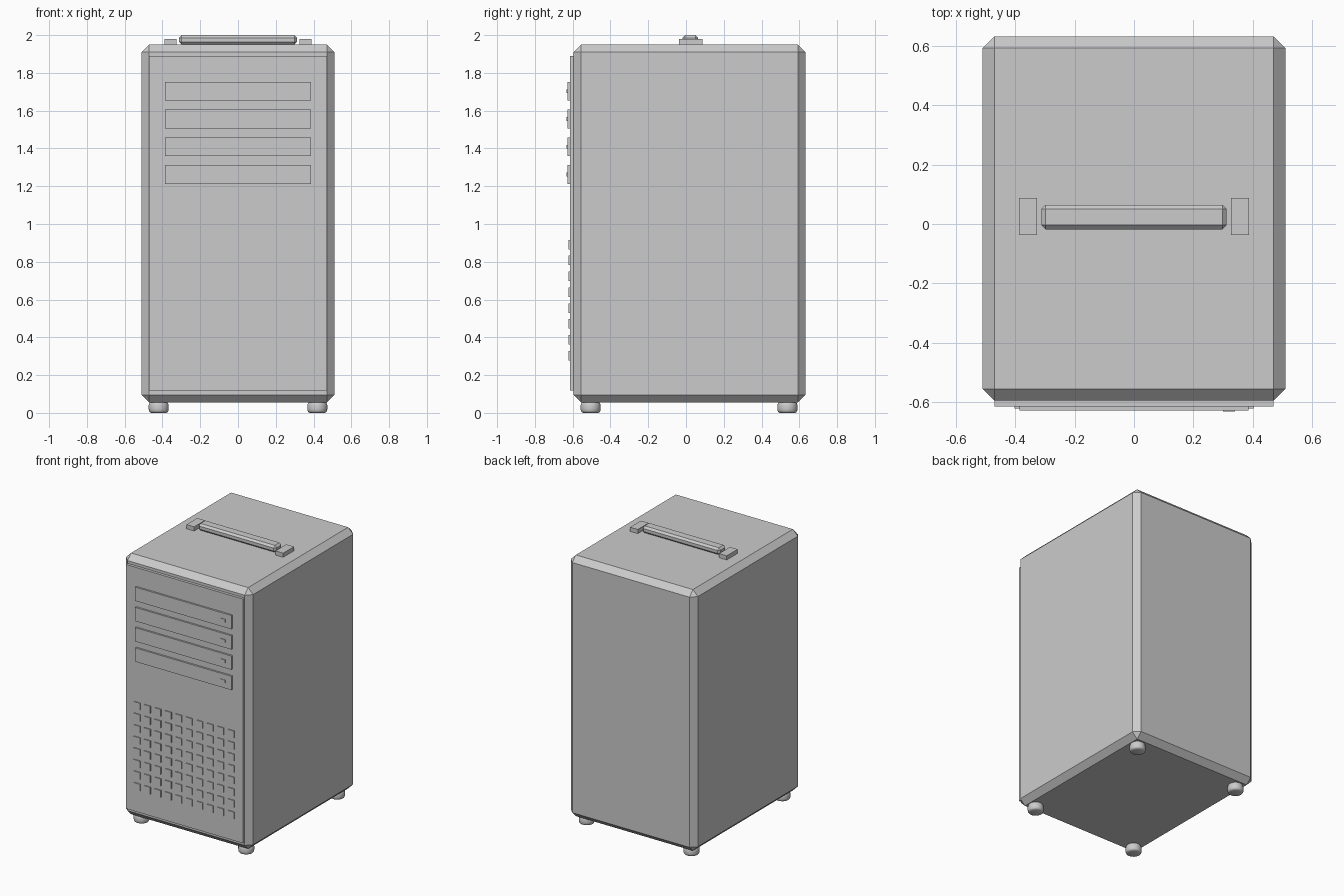
import bpy, bmesh, math

if "Cube" in bpy.data.objects:
    bpy.data.objects.remove(bpy.data.objects["Cube"])

grey = bpy.data.materials.new("case_grey")
grey.diffuse_color = (0.6, 0.6, 0.6, 1)
grey.use_nodes = True
grey.node_tree.nodes["Principled BSDF"].inputs["Base Color"].default_value = grey.diffuse_color


def finish(name, bm):
    mesh = bpy.data.meshes.new(name)
    bm.to_mesh(mesh)
    bm.free()
    mesh.materials.append(grey)
    obj = bpy.data.objects.new(name, mesh)
    bpy.context.collection.objects.link(obj)
    return obj


def add_box(bm, x0, x1, y0, y1, z0, z1):
    verts = bmesh.ops.create_cube(bm, size=1)["verts"]
    for v in verts:
        v.co.x = x1 if v.co.x > 0 else x0
        v.co.y = y1 if v.co.y > 0 else y0
        v.co.z = z1 if v.co.z > 0 else z0


def boxes(name, extents, chamfer=0):
    bm = bmesh.new()
    for e in extents:
        add_box(bm, *e)
    if chamfer:
        bmesh.ops.bevel(bm, geom=bm.edges[:], offset=chamfer, segments=1,
                        affect='EDGES', profile=0.5)
    return finish(name, bm)


# Chamfered main case and raised front panel
boxes("case_body", [(-0.51, 0.51, -0.595, 0.632, 0.055, 1.95)], 0.04)
boxes("front_panel", [(-0.47, 0.47, -0.615, -0.59, 0.118, 1.89)])

# Four drive bays, each with an eject button
bay_heights = [1.703 - 0.147 * i for i in range(4)]
boxes("drive_bays", [(-0.386, 0.386, -0.628, -0.61, z - 0.05, z + 0.05)
                     for z in bay_heights])
boxes("eject_buttons", [(0.3, 0.34, -0.632, -0.625, z - 0.01, z + 0.01)
                        for z in bay_heights])

# Grid of raised vent blocks
boxes("vent_grid", [(x - 0.025, x + 0.025, -0.622, -0.61, z - 0.025, z + 0.025)
                    for x in (0.084 * (i - 4.5) for i in range(10))
                    for z in (0.303 + 0.084 * j for j in range(8))])

# Carrying handle on top
boxes("handle_bar", [(-0.312, 0.312, -0.018, 0.064, 1.95, 2.0)], 0.014)
boxes("handle_mounts", [(s * 0.357 - 0.031, s * 0.357 + 0.031,
                         -0.037, 0.087, 1.94, 1.98) for s in (-1, 1)])

# Rounded feet, lathed from a barrel profile
PROFILE = [(0.04, 0), (0.048, 0.004), (0.052, 0.012), (0.053, 0.022),
           (0.053, 0.04), (0.05, 0.05), (0.045, 0.058)]
N = 24
bm = bmesh.new()
for cx in (-0.42, 0.42):
    for cy in (-0.505, 0.537):
        rings = [[bm.verts.new((cx + r * math.cos(2 * math.pi * k / N),
                                cy + r * math.sin(2 * math.pi * k / N), z))
                  for k in range(N)] for r, z in PROFILE]
        for a, b in zip(rings, rings[1:]):
            for k in range(N):
                n = (k + 1) % N
                bm.faces.new((a[k], a[n], b[n], b[k]))
        bm.faces.new(rings[0][::-1])
        bm.faces.new(rings[-1])
feet = finish("feet", bm)
bpy.context.view_layer.objects.active = feet
feet.select_set(True)
bpy.ops.object.shade_smooth_by_angle(angle=math.radians(40))
